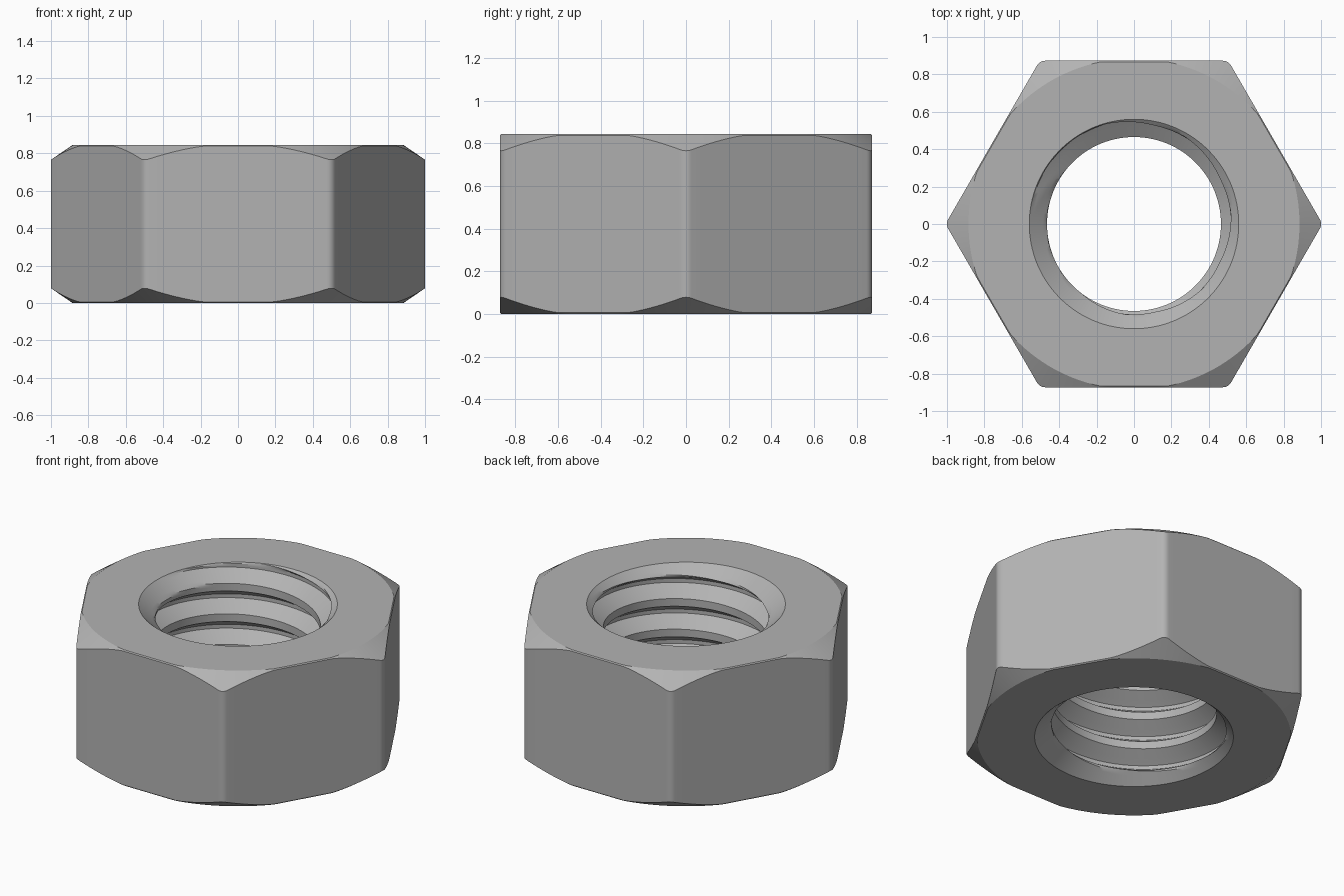
import bpy, bmesh
from math import radians, cos, sin, pi, tau, atan2, sqrt, floor

if "Cube" in bpy.data.objects:
    bpy.data.objects.remove(bpy.data.objects["Cube"], do_unlink=True)

HEIGHT = 0.844
APOTHEM = 0.873        # half the width across flats
FILLET = 0.05          # rounding of the six upright edges
FACE_R = 0.885         # circle where the outer chamfer meets the flat face
SLOPE = 0.68           # drop of the outer chamfer per unit radius
MINOR, MAJOR, PITCH = 0.465, 0.555, 0.19
SINK_R, SINK_DEPTH = 0.56, 0.08
ROWS = 16              # thread rows per turn


def hex_radius(a):
    """Radius of the rounded hexagon at angle a, with corners at 0, 60, ..."""
    off = (a + pi / 6) % (pi / 3) - pi / 6
    d = (APOTHEM - FILLET) / cos(pi / 6)
    tangent = atan2(FILLET * 0.5, d + FILLET * cos(pi / 6))
    if abs(off) < tangent:
        return d * cos(off) + sqrt(FILLET ** 2 - (d * sin(off)) ** 2)
    return APOTHEM / cos(pi / 6 - abs(off))


def bore_radius(phase, z):
    """Thread with flat crests and roots, opened by a countersink at each end."""
    t = abs(phase % 1 - 0.5) * 2
    thread = MINOR + (MAJOR - MINOR) * min(max((t - 0.25) / 0.62, 0), 1)
    depth = min(z, HEIGHT - z)
    sink = SINK_R - (SINK_R - MINOR) * depth / SINK_DEPTH
    return max(thread, sink)


def section(a):
    """Closed cross-section at angle a: bore upwards, then outside downwards."""
    pts = []
    for j in range(-2 * ROWS, (int(HEIGHT / PITCH) + 3) * ROWS):
        phase = j / ROWS
        z = min(max(PITCH * (phase + a / tau), 0), HEIGHT)
        pts.append((bore_radius(phase, z) if 0 < z < HEIGHT else SINK_R, z))
    outer = hex_radius(a)
    inner = min(FACE_R, outer - 0.006)
    drop = max((outer - FACE_R) * SLOPE, 0.006)
    pts += [(inner, HEIGHT), (outer, HEIGHT - drop), (outer, drop), (inner, 0)]
    return pts


# Angles: dense over each rounded corner, even over each flat
offsets = [-1.5, -1, -0.5, 0, 0.5, 1, 1.5] + [1.5 + 57 * i / 24 for i in range(1, 24)]
angles = sorted(radians((60 * k + o) % 360) for k in range(6) for o in offsets)
angles.append(tau)

# Sweep the section round the axis and weld the helical seam
bm = bmesh.new()
columns = [[bm.verts.new((r * cos(a), r * sin(a), z)) for r, z in section(a)]
           for a in angles]
for c0, c1 in zip(columns, columns[1:]):
    n = len(c0)
    for j in range(n):
        k = (j + 1) % n
        bm.faces.new((c0[j], c0[k], c1[k], c1[j]))
bmesh.ops.remove_doubles(bm, verts=bm.verts, dist=0.0004)
bmesh.ops.recalc_face_normals(bm, faces=bm.faces)
mesh = bpy.data.meshes.new("hex_nut")
bm.to_mesh(mesh)
bm.free()

nut = bpy.data.objects.new("hex_nut", mesh)
bpy.context.collection.objects.link(nut)

# Plain grey metal
metal = bpy.data.materials.new("grey_metal")
metal.use_nodes = True
colour = (0.45, 0.45, 0.45, 1)
metal.diffuse_color = colour
metal.node_tree.nodes["Principled BSDF"].inputs["Base Color"].default_value = colour
mesh.materials.append(metal)

# Smooth shading with crisp edges
bpy.ops.object.select_all(action="DESELECT")
nut.select_set(True)
bpy.context.view_layer.objects.active = nut
bpy.ops.object.shade_smooth_by_angle(angle=radians(28))
